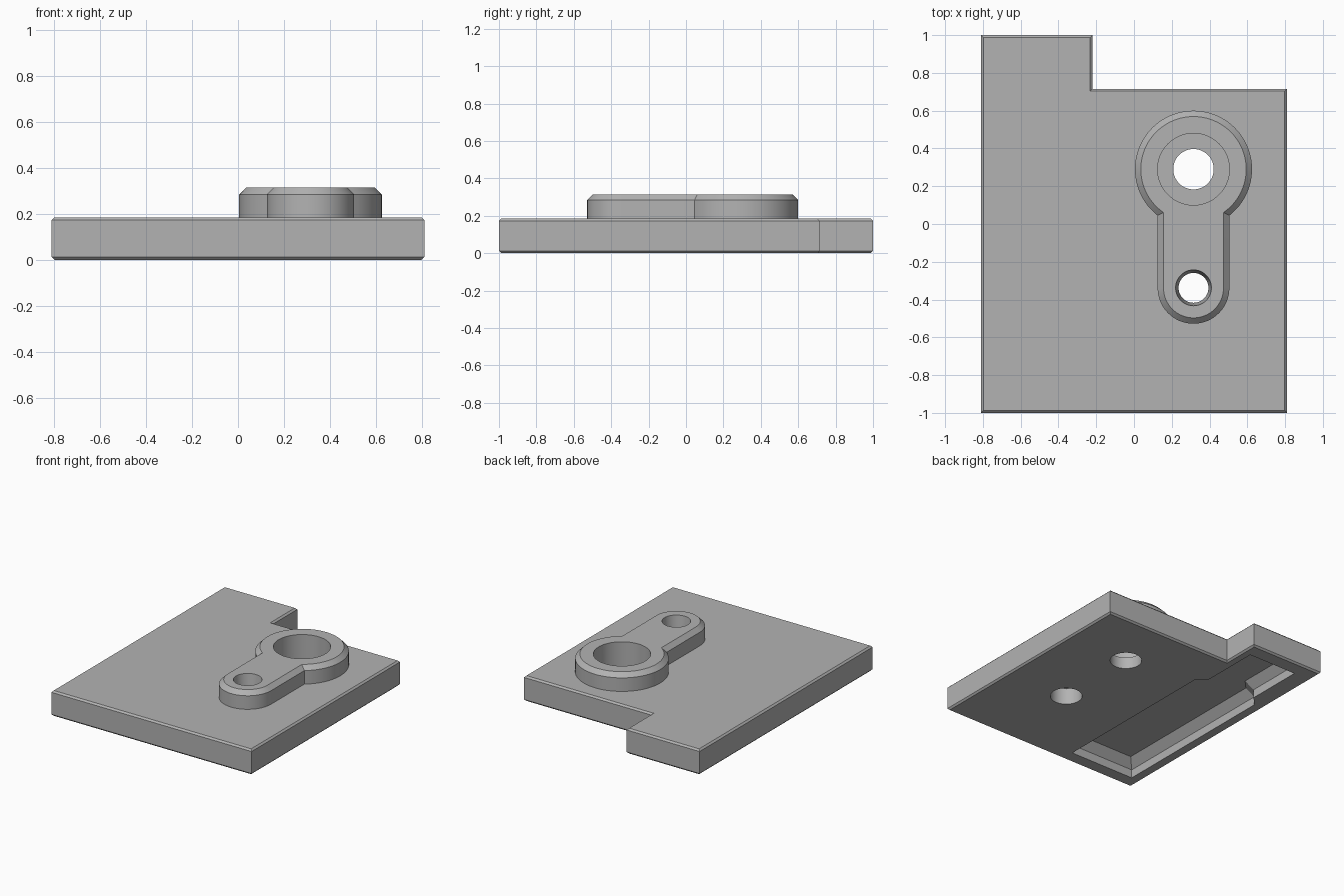
import bpy
import bmesh
import math
from mathutils import Vector

if "Cube" in bpy.data.objects:
    bpy.data.objects.remove(bpy.data.objects["Cube"], do_unlink=True)

TOP, BOSS_TOP, EDGE, BEVEL = 0.185, 0.315, 0.012, 0.031
BIG, SMALL = Vector((0.315, 0.29)), Vector((0.315, -0.338))

grey = bpy.data.materials.new("plain grey")
grey.use_nodes = True
grey.diffuse_color = (0.45, 0.45, 0.45, 1)
grey.node_tree.nodes["Principled BSDF"].inputs["Base Color"].default_value = grey.diffuse_color


def loft(name, loops):
    """Closed solid through matching loops of (points, height), bottom to top."""
    bm = bmesh.new()
    rings = [[bm.verts.new((p[0], p[1], z)) for p in pts] for pts, z in loops]
    for low, high in zip(rings, rings[1:]):
        for i in range(len(low)):
            j = (i + 1) % len(low)
            bm.faces.new((low[i], low[j], high[j], high[i]))
    bm.faces.new(rings[0][::-1])
    bm.faces.new(rings[-1])
    bmesh.ops.recalc_face_normals(bm, faces=bm.faces)
    mesh = bpy.data.meshes.new(name)
    bm.to_mesh(mesh)
    bm.free()
    mesh.materials.append(grey)
    obj = bpy.data.objects.new(name, mesh)
    bpy.context.collection.objects.link(obj)
    return obj


def inset(points, d):
    """Mitred inward offset of a counter-clockwise polygon."""
    pts = [Vector(p) for p in points]
    result = []
    for i, p in enumerate(pts):
        a = (p - pts[i - 1]).normalized()
        b = (pts[(i + 1) % len(pts)] - p).normalized()
        na, nb = Vector((-a.y, a.x)), Vector((-b.y, b.x))
        result.append(p + (na + nb) * d / (1 + na.dot(nb)))
    return result


def arc(centre, r, start, end, n):
    angles = [start + (end - start) * i / n for i in range(n + 1)]
    return [centre + r * Vector((math.cos(a), math.sin(a))) for a in angles]


def circle(centre, r):
    return arc(centre, r, 0, math.tau, 64)[:-1]


def keyhole(d):
    """Round head joined to a round-ended arm, inset by d."""
    r, w = 0.31 - d, 0.19 - d
    gap = math.asin(w / r)
    down = -math.pi / 2
    return (arc(BIG, r, down + gap, down + math.tau - gap, 64)
            + arc(SMALL, w, math.pi, math.tau, 32))


def cut(obj, cutter):
    cutter.hide_render = True
    mod = obj.modifiers.new("cut", "BOOLEAN")
    mod.operation, mod.solver, mod.object = "DIFFERENCE", "EXACT", cutter
    bpy.context.view_layer.objects.active = obj
    bpy.ops.object.modifier_apply(modifier=mod.name)


# Notched base plate with chamfered edges
plan = [(-0.81, -1), (0.81, -1), (0.81, 0.715), (-0.22, 0.715), (-0.22, 1), (-0.81, 1)]
small_plan = inset(plan, EDGE)
plate = loft("base_plate", [(small_plan, 0), (plan, EDGE), (plan, TOP - EDGE), (small_plan, TOP)])

# Keyhole-shaped boss with chamfered rim
boss = loft("raised_boss", [(keyhole(0), TOP), (keyhole(0), BOSS_TOP - BEVEL),
                            (keyhole(BEVEL), BOSS_TOP)])

# Underside pocket: straight walls, then sloping in to the roof
pocket_plan = [(-0.735, -0.9), (-0.21, -0.9), (-0.21, 0.39), (-0.28, 0.46),
               (-0.28, 0.89), (-0.67, 0.89), (-0.67, 0.46), (-0.735, 0.39)]
cutters = [loft("pocket_cutter", [(pocket_plan, -0.1), (pocket_plan, 0.062),
                                  (inset(pocket_plan, 0.056), 0.12)])]

# Holes: (centre, bottom radius, bottom height, top radius, top height)
holes = [(BIG, 0.107, -0.1, 0.107, 0.2),
         (BIG, 0.19, 0.085, 0.19, 0.4),
         (SMALL, 0.108, -0.1, 0.108, 0.12),
         (SMALL, 0.079, 0.1, 0.079, 0.17),
         (SMALL, 0.079, 0.169, 0.095, BOSS_TOP + 0.001)]
for centre, r0, z0, r1, z1 in holes:
    cutters.append(loft("hole_cutter", [(circle(centre, r0), z0), (circle(centre, r1), z1)]))

for cutter in cutters:
    cut(plate, cutter)
for cutter in cutters[1:]:
    cut(boss, cutter)
for cutter in cutters:
    bpy.data.objects.remove(cutter, do_unlink=True)

# Smooth round walls, keep edges crisp
for obj in (plate, boss):
    bpy.ops.object.select_all(action="DESELECT")
    obj.select_set(True)
    bpy.context.view_layer.objects.active = obj
    bpy.ops.object.shade_smooth_by_angle(angle=math.radians(30))
